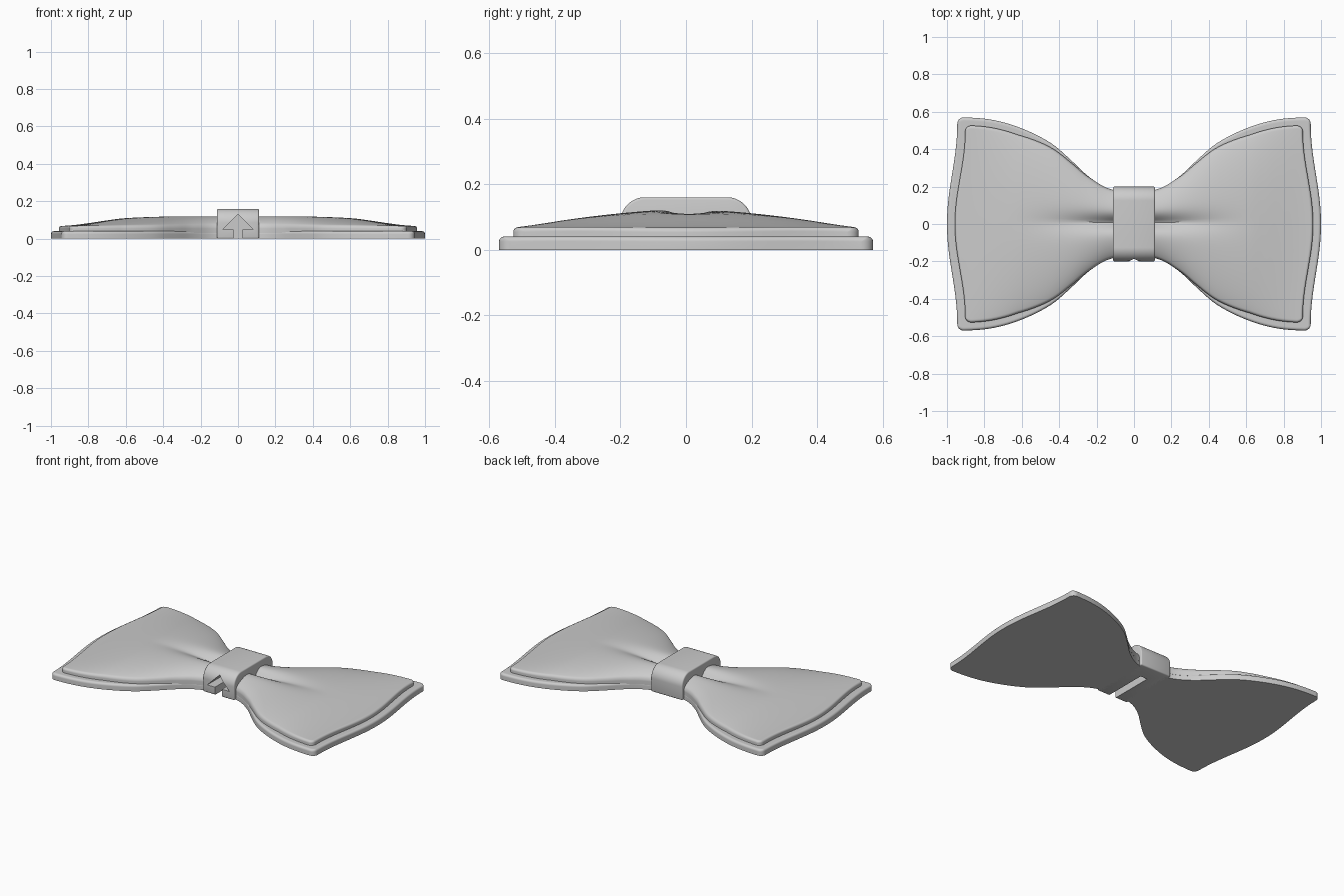
import bpy, bmesh, math

cube = bpy.data.objects.get("Cube")
if cube:
    bpy.data.objects.remove(cube, do_unlink=True)

grey = bpy.data.materials.new("light_grey")
grey.use_nodes = True
grey.diffuse_color = (0.6, 0.6, 0.6, 1)
grey.node_tree.nodes["Principled BSDF"].inputs["Base Color"].default_value = (0.6, 0.6, 0.6, 1)

# Half width of the wing along x
OUTLINE = [(0, .175), (.1, .18), (.17, .205), (.25, .26), (.33, .335), (.42, .415),
           (.5, .465), (.6, .511), (.7, .544), (.8, .563), (.92, .57), (1.1, .57)]
# Ridge height of the puffed cloth along x
RIDGE = [(0, .125), (.2, .126), (.4, .121), (.6, .111), (.7, .098), (.8, .083), (.9, .071), (1.1, .06)]
NECK = 0.09


def sample(table, x):
    """Smooth cubic interpolation through a profile."""
    for i in range(len(table) - 1):
        (x0, y0), (x1, y1) = table[i], table[i + 1]
        if x <= x1:
            xa, ya = table[max(i - 1, 0)]
            xb, yb = table[min(i + 2, len(table) - 1)]
            m0 = (y1 - ya) / (x1 - xa) * (x1 - x0)
            m1 = (yb - y0) / (xb - x0) * (x1 - x0)
            t = (x - x0) / (x1 - x0)
            return (y0 + m0 * t + (3 * (y1 - y0) - 2 * m0 - m1) * t ** 2
                    + (2 * (y0 - y1) + m0 + m1) * t ** 3)
    return table[-1][1]


def rounding(d, r):
    """Drop of a quarter-round edge at distance d from the border."""
    k = max(0, 1 - d / r)
    return r * (1 - math.sqrt(max(0, 1 - k * k)))


def base_top(x, y, v):
    return 0.04


def cloth_top(x, y, v):
    peak = sample(RIDGE, x)
    edge = 0.068
    bump = max(0, 1 - abs(v) ** 2.2) ** 0.75
    fade = max(0, 1 - (x - NECK) / 0.6)
    crease = fade ** 1.5 * math.exp(-abs((y - 0.008) / (0.035 + 0.06 * (x - NECK))) ** 1.5)
    return edge + (peak - edge) * bump * (1 - crease)


def finish(obj, angle=35):
    obj.data.materials.clear()
    obj.data.materials.append(grey)
    bpy.ops.object.select_all(action="DESELECT")
    obj.select_set(True)
    bpy.context.view_layer.objects.active = obj
    bpy.ops.object.shade_smooth_by_angle(angle=math.radians(angle))


def new_object(name, bm):
    bmesh.ops.recalc_face_normals(bm, faces=bm.faces[:])
    mesh = bpy.data.meshes.new(name)
    bm.to_mesh(mesh)
    bm.free()
    obj = bpy.data.objects.new(name, mesh)
    bpy.context.collection.objects.link(obj)
    return obj


def wing_layer(name, side, inset, bottom, top, r):
    """Closed slab of cloth with a shaped top and a rounded rim."""
    bm = bmesh.new()
    n, m = 72, 80
    rows = []
    for i in range(n + 1):
        s = 1 - (1 - i / n) ** 1.8
        row = []
        for j in range(m + 1):
            v = math.sin(math.pi / 2 * (2 * j / m - 1))
            end = 0.9725 + 0.0275 * math.cos(math.pi * v) - inset
            x = NECK + (end - NECK) * s
            blend = min(1, max(0, (x - 0.22) / 0.4))
            width = sample(OUTLINE, x) - inset * blend
            width -= rounding(end - x, 0.035)
            y = v * width
            rim = min(width * (1 - abs(v)), end - x)
            z = top(x, y, v) - rounding(rim, r)
            row.append(bm.verts.new((side * x, y, z)))
        rows.append(row)
    for a, b in zip(rows, rows[1:]):
        for j in range(m):
            bm.faces.new((a[j], b[j], b[j + 1], a[j + 1]))
    # Side walls and flat underside
    border = rows[0] + [w[-1] for w in rows[1:-1]] + rows[-1][::-1] + [w[0] for w in rows[-2:0:-1]]
    low = [bm.verts.new((p.co.x, p.co.y, bottom)) for p in border]
    for k in range(len(border)):
        q = (k + 1) % len(border)
        bm.faces.new((border[k], border[q], low[q], low[k]))
    bm.faces.new(low)
    finish(new_object(name, bm))


def prism(name, points, axis, start, stop):
    """Extrude a profile along x or y."""
    place = (lambda p, t: (t, p[0], p[1])) if axis == "x" else (lambda p, t: (p[0], t, p[1]))
    bm = bmesh.new()
    a = [bm.verts.new(place(p, start)) for p in points]
    b = [bm.verts.new(place(p, stop)) for p in points]
    bm.faces.new(a)
    bm.faces.new(b[::-1])
    for i in range(len(points)):
        k = (i + 1) % len(points)
        bm.faces.new((a[i], a[k], b[k], b[i]))
    return new_object(name, bm)


# Wings: a flat backing layer and a puffed, creased front layer
for label, side in (("left", 1), ("right", -1)):
    wing_layer(label + "_wing_backing", side, 0, 0, base_top, 0.015)
    wing_layer(label + "_wing_cloth", side, 0.042, 0.03, cloth_top, 0.014)

# Knot band with rounded shoulders
profile = [(-0.2, 0), (0.2, 0)]
for sgn in (1, -1):
    arc = [(sgn * (0.125 + 0.075 * math.cos(math.radians(a))), 0.085 + 0.075 * math.sin(math.radians(a)))
           for a in range(0, 91, 6)]
    profile += arc if sgn > 0 else arc[::-1]
knot = prism("knot", profile, "x", -0.112, 0.112)
bevel = knot.modifiers.new("soft_rim", "BEVEL")
bevel.width = 0.008
bevel.segments = 3
bevel.limit_method = "ANGLE"
bevel.angle_limit = math.radians(60)

# Arrow-shaped clip slot, open at the front and underneath
half = [(0.025, -0.05), (0.025, 0.05), (0.08, 0.05)]
slot = prism("slot_cutter", half + [(0, 0.13)] + [(-x, z) for x, z in half[::-1]], "y", -0.3, 0.09)
slot.hide_render = True
cut = knot.modifiers.new("clip_slot", "BOOLEAN")
cut.operation = "DIFFERENCE"
cut.solver = "EXACT"
cut.object = slot
bpy.context.view_layer.objects.active = knot
for mod in ("soft_rim", "clip_slot"):
    bpy.ops.object.modifier_apply(modifier=mod)
bpy.data.objects.remove(slot, do_unlink=True)
finish(knot)
